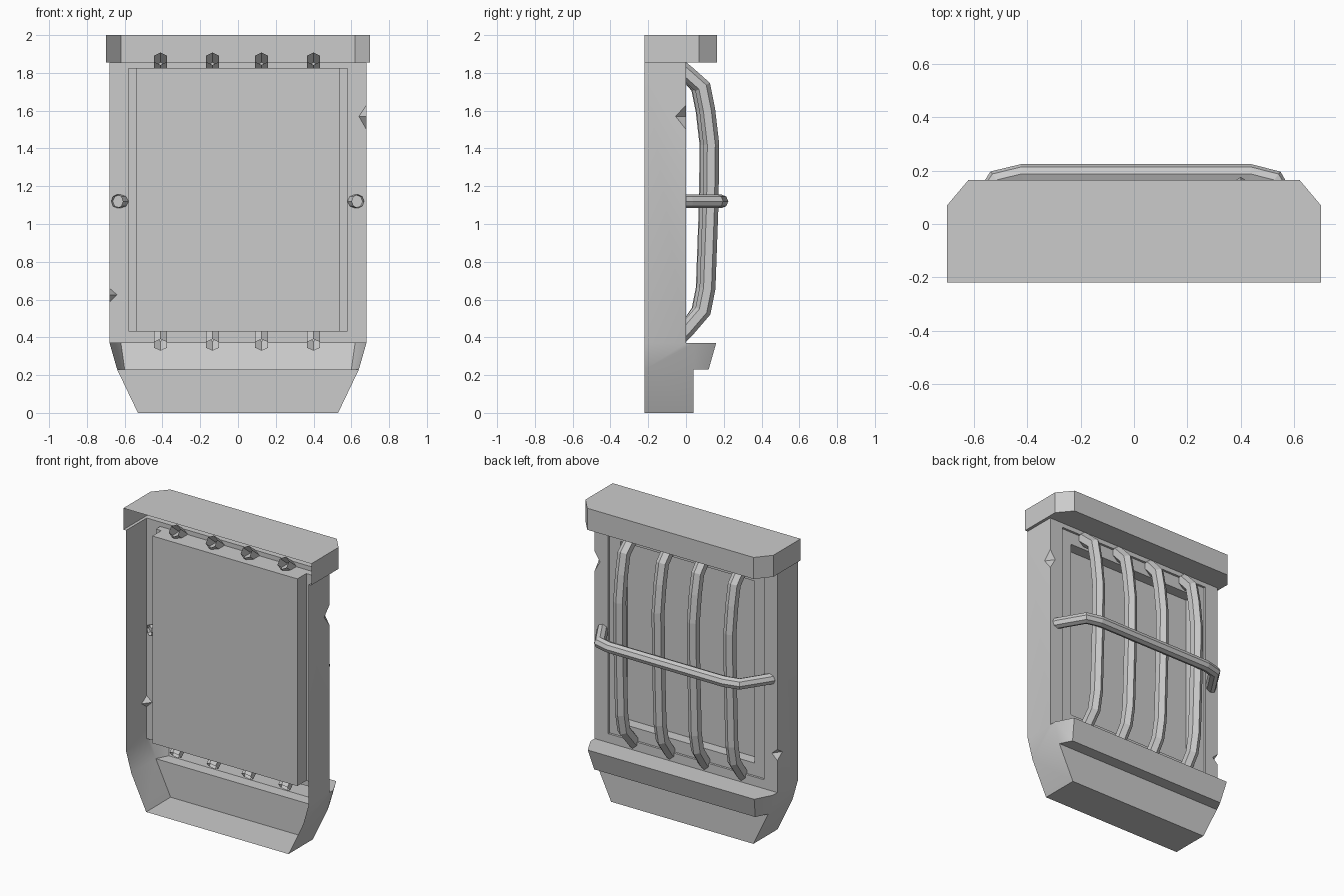
import bpy, bmesh, math
from mathutils import Vector

if "Cube" in bpy.data.objects:
    bpy.data.objects.remove(bpy.data.objects["Cube"])

def mesh_object(name, faces):
    """Object from faces given as lists of points, shared points welded."""
    bm = bmesh.new()
    for f in faces:
        bm.faces.new([bm.verts.new(p) for p in f])
    bmesh.ops.remove_doubles(bm, verts=bm.verts, dist=0.0005)
    bmesh.ops.recalc_face_normals(bm, faces=bm.faces)
    me = bpy.data.meshes.new(name)
    bm.to_mesh(me)
    bm.free()
    ob = bpy.data.objects.new(name, me)
    bpy.context.collection.objects.link(ob)
    return ob

def flip(pts):
    return [(-x, y, z) for x, y, z in reversed(pts)]

def across(a, b):
    """Quad spanning from a, b to their mirror images."""
    return [a, b, (-b[0], b[1], b[2]), (-a[0], a[1], a[2])]

def both(pts):
    return pts + flip(pts)

def rect(w, z0, z1, y):
    return [(-w, y, z0), (w, y, z0), (w, y, z1), (-w, y, z1)]

def loft(loops):
    """Quads joining successive closed loops."""
    return [[a[i], a[(i + 1) % len(a)], b[(i + 1) % len(a)], b[i]]
            for a, b in zip(loops, loops[1:]) for i in range(len(a))]

BACK, W, TOP, LOW = -0.22, 0.68, 1.855, 0.37
HW, H0, H1 = 0.58, 0.43, 1.825

# wall shell: sides with a chipped corner, front around the window hole
faces = []
for s, zt, zm, zb in ((1, 1.63, 1.57, 1.50), (-1, 0.66, 0.625, 0.585)):
    x = s * W
    t, b = (x, 0, zt), (x, 0, zb)
    f, r = (x - s * 0.04, 0, zm), (x, -0.055, zm)
    faces += [[(x, BACK, LOW), (x, BACK, TOP), (x, 0, TOP), t, r, b, (x, 0, LOW)],
              [(s * HW, 0, H0), (s * HW, 0, H1), (x, 0, TOP), t, f, b, (x, 0, LOW)],
              [t, f, r], [b, f, r]]
faces += [across((HW, 0, H1), (W, 0, TOP)), across((HW, 0, H0), (W, 0, LOW))]

# sill and tapered base, part of the same shell
a, b, c = (W, BACK, LOW), (W, 0.045, LOW), (0.62, 0.16, LOW)
d, e, f = (0.64, BACK, 0.23), (0.64, 0.04, 0.23), (0.60, 0.12, 0.23)
g, h = (0.53, BACK, 0), (0.53, 0.04, 0)
faces += [both([(W, 0, LOW), b, c]), across(c, f), both([e, f]),
          across(e, h), across(g, h)]
for q in ([a, (W, 0, LOW), b, e, d], [b, c, f, e], [d, e, h, g]):
    faces += [q, flip(q)]
shell = mesh_object("wall_shell", faces)
bpy.context.view_layer.objects.active = shell
shell.select_set(True)
bpy.ops.object.shade_smooth_by_angle(angle=math.radians(30))

# lintel: open at the rear, chamfered corners
plan = [(0.70, BACK), (0.70, 0.07), (0.62, 0.165)]
lo, hi = [[(x, y, z) for x, y in plan] for z in (TOP, 2.0)]
faces = [both(hi), across(lo[2], hi[2]),
         both([(W, 0, TOP), (W, BACK, TOP)] + lo)]
for i in range(2):
    q = [lo[i], lo[i + 1], hi[i + 1], hi[i]]
    faces += [q, flip(q)]
mesh_object("lintel", faces)

# window: flat frame, recess and glazing seen from outside
IW, I0, I1 = 0.50, 0.515, 1.74
mesh_object("window_frame", loft([
    rect(HW, H0, H1, 0), rect(HW, H0, H1, -0.015), rect(IW, I0, I1, -0.015),
    rect(IW, I0, I1, -0.09)]) + [rect(IW, I0, I1, -0.09)])

# stepped backing seen from inside
PW = 0.54
mesh_object("window_backing", loft([
    rect(HW, H0, H1, -0.015), rect(HW, H0, H1, -0.045), rect(PW, H0, H1, -0.045),
    rect(PW, H0, H1, -0.14)]) + [rect(PW, H0, H1, -0.14)])

def bar(name, pts, side, wide, deep, sides, turn=0):
    """Tube along a flat path; 'side' is the normal of the path's plane."""
    pts, side = [Vector(p) for p in pts], Vector(side)
    loops = []
    for i, p in enumerate(pts):
        u = (p - pts[i - 1]).normalized() if i else (pts[1] - p).normalized()
        v = (pts[i + 1] - p).normalized() if i + 1 < len(pts) else u
        n = side.cross(u + v).normalized()
        mitre = 1 / n.dot(side.cross(u))
        ang = [turn + 2 * math.pi * k / sides for k in range(sides)]
        loops.append([tuple(p + side * wide * math.sin(t)
                            + n * deep * mitre * math.cos(t)) for t in ang])
    mesh_object(name, loft(loops))

# bulging upright bars, deeper than wide
path = [(-0.09, 1.875), (0, 1.803), (0.088, 1.725), (0.113, 1.60), (0.134, 1.42),
        (0.130, 1.10), (0.114, 0.66), (0.090, 0.54), (0, 0.435), (-0.08, 0.36)]
for i, (x, back) in enumerate(((-0.41, 0.016), (-0.135, 0.02),
                               (0.125, 0.016), (0.40, 0))):
    bar(f"upright_bar_{i + 1}", [(x, y - back * (y > 0), z) for y, z in path],
        (1, 0, 0), 0.039, 0.042, 6)

# cross bar
bar("cross_bar", [(x, y, 1.12) for x, y in
    ((-0.64, -0.03), (-0.61, 0.02), (-0.515, 0.165), (-0.42, 0.188),
     (0.435, 0.188), (0.525, 0.165), (0.61, 0.02), (0.635, -0.03))],
    (0, 0, 1), 0.036, 0.036, 8)
